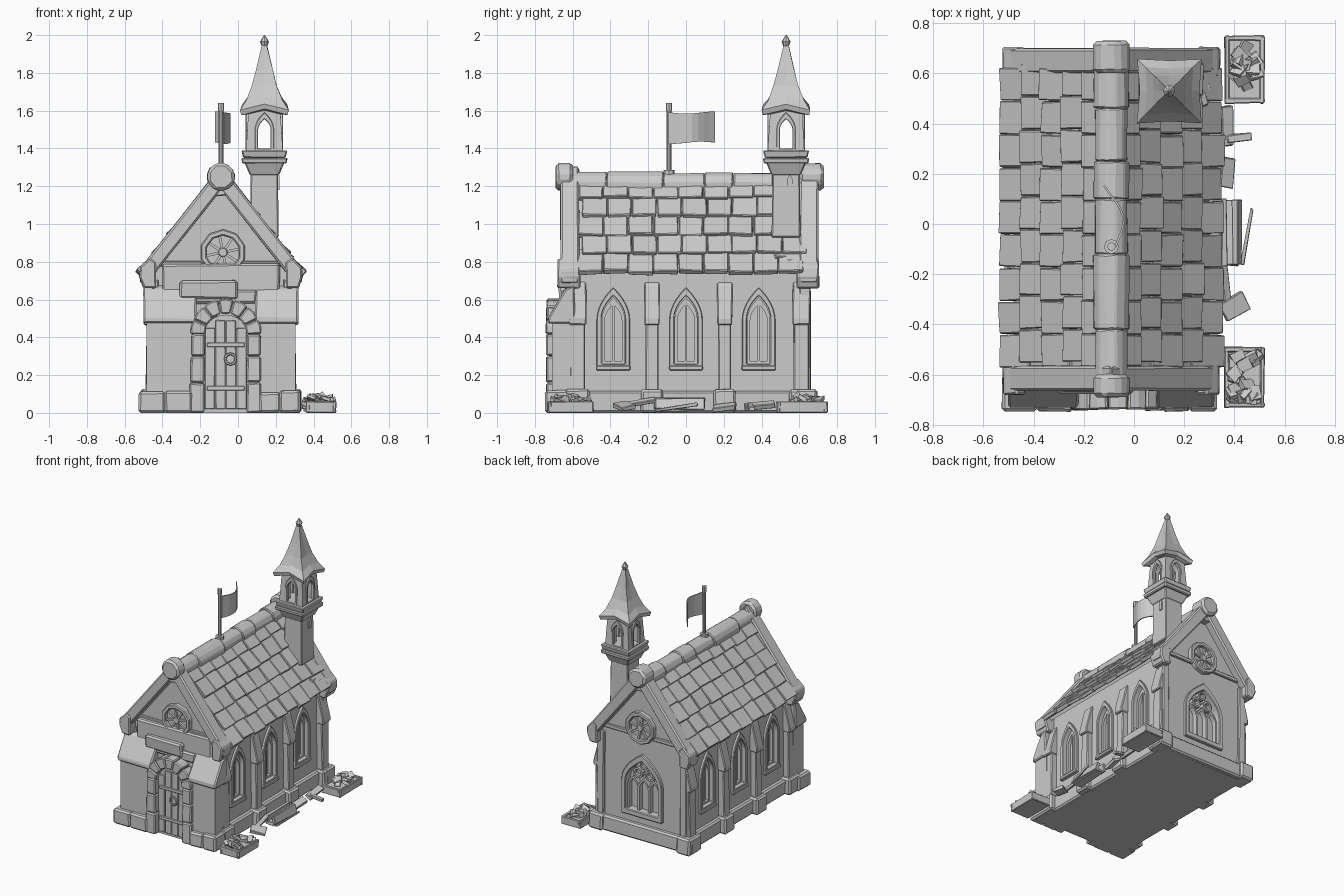
import bpy, bmesh, math, random
from mathutils import Vector, Matrix, Euler

if "Cube" in bpy.data.objects:
    bpy.data.objects.remove(bpy.data.objects["Cube"])

random.seed(4)
CX = -0.09            # ridge line of the chapel
TX, TY = 0.14, 0.53   # bell turret centre


def P(side, u, v, w):
    return Vector({'right': (CX + w, u, v), 'left': (CX - w, u, v),
                   'front': (u, -w, v), 'back': (u, w, v)}[side])


def finish(name, bm, bevel=0.0, jit=0.0):
    for v in bm.verts:
        v.co += Vector([random.uniform(-jit, jit) for _ in range(3)])
        v.co.z = max(v.co.z, 0)
    bmesh.ops.recalc_face_normals(bm, faces=bm.faces)
    me = bpy.data.meshes.new(name)
    bm.to_mesh(me)
    bm.free()
    ob = bpy.data.objects.new(name, me)
    bpy.context.collection.objects.link(ob)
    if bevel:
        m = ob.modifiers.new('bevel', 'BEVEL')
        m.width, m.segments = bevel, 1
    return ob


def prism(name, side, pts, w0, w1, bevel=0.005, jit=0.0, inner=None):
    """Extrude an outline outward from a side; with inner it becomes a frame."""
    bm = bmesh.new()
    loops = [[bm.verts.new(P(side, u, v, w)) for u, v in ps]
             for ps in ([pts, inner] if inner else [pts]) for w in (w0, w1)]
    n = len(pts)
    pairs = [(0, 1), (1, 3), (3, 2), (2, 0)] if inner else [(0, 1)]
    for a, b in pairs:
        for i in range(n):
            j = (i + 1) % n
            bm.faces.new((loops[a][i], loops[a][j], loops[b][j], loops[b][i]))
    if not inner:
        bm.faces.new(loops[0])
        bm.faces.new(loops[1])
    return finish(name, bm, bevel, jit)


def add_box(bm, c, size, rot=(0, 0, 0), mat=None):
    M = mat or (Matrix.Translation(c) @ Euler(rot).to_matrix().to_4x4())
    return bmesh.ops.create_cube(bm, size=1, matrix=M @ Matrix.Diagonal((*size, 1)))['verts']


def box(name, x0, x1, y0, y1, z0, z1, bevel=0.006, jit=0.003):
    bm = bmesh.new()
    add_box(bm, ((x0 + x1) / 2, (y0 + y1) / 2, (z0 + z1) / 2), (x1 - x0, y1 - y0, z1 - z0))
    return finish(name, bm, bevel, jit)


def arch(u, half, z0, zs, zt, n=6, pointed=True):
    pts = [(u - half, z0), (u + half, z0)]
    for i in range(2 * n + 1):
        s = 1 - abs(i - n) / n
        sg = 1 if i <= n else -1
        du = half * (1 - s ** 2) if pointed else half * math.cos(s * math.pi / 2)
        dv = s if pointed else math.sin(s * math.pi / 2)
        pts.append((u + sg * du, zs + (zt - zs) * dv))
    return pts


def circle(u, v, r, n=10):
    return [(u + r * math.cos(2 * math.pi * (i + .5) / n), v + r * math.sin(2 * math.pi * (i + .5) / n)) for i in range(n)]


def cut(ob, cutter):
    m = ob.modifiers.new('cut', 'BOOLEAN')
    m.operation, m.object, m.solver = 'DIFFERENCE', cutter, 'EXACT'
    bpy.context.view_layer.objects.active = ob
    bpy.ops.object.modifier_apply(modifier=m.name)
    bpy.data.objects.remove(cutter)


# Main hall with gables
hall = prism('hall_walls', 'front', [(CX - .35, 0), (CX + .35, 0), (CX + .35, .8), (CX, 1.22), (CX - .35, .8)], -.64, .60, 0)

# Side windows: recess, frame, inner lancet, sill
for side in ('right', 'left'):
    for y in (-.385, 0, .385):
        cut(hall, prism('cutter', side, arch(y, .075, .25, .5, .64), .31, .4, 0))
        prism('window_frame', side, arch(y, .088, .235, .49, .665), .305, .368, .004, 0, arch(y, .062, .26, .5, .62))
        prism('window_lancet', side, arch(y, .06, .26, .5, .61), .305, .335, 0, 0, arch(y, .045, .275, .49, .575))
        prism('window_bar', side, [(y - .006, .26), (y + .006, .26), (y + .006, .58), (y - .006, .58)], .305, .33, 0)
        prism('window_sill', side, [(y - .09, .225), (y + .09, .225), (y + .09, .25), (y - .09, .25)], .33, .375)

# Back window with tracery
cut(hall, prism('cutter', 'back', arch(CX, .15, .2, .42, .62), .6, .7, 0))
prism('back_window_frame', 'back', arch(CX, .17, .17, .42, .65), .595, .662, .005, 0, arch(CX, .135, .21, .42, .595))
for u in (-.088, 0, .088):
    prism('back_lancet', 'back', arch(CX + u, .046, .2, .38, .46), .595, .635, 0, 0, arch(CX + u, .035, .21, .38, .44))
for u in (-.05, .05):
    prism('back_tracery', 'back', circle(CX + u, .49, .04), .595, .635, 0, 0, circle(CX + u, .49, .026))
prism('back_tracery_top', 'back', circle(CX, .56, .034), .595, .635, 0, 0, circle(CX, .56, .021))

# Rose windows and bands on both gables
for side, w in (('front', .60), ('back', .64)):
    u, v = CX + .01, .85
    prism('rose_ring', side, circle(u, v, .122), w - .01, w + .035, .006, 0, circle(u, v, .09))
    prism('rose_pane', side, circle(u, v, .1), w - .01, w + .006, 0)
    prism('rose_hub', side, circle(u, v, .025, 8), w - .01, w + .028, .003)
    for k in range(8):
        a = k * math.pi / 4 + .2
        d, t = Vector((math.cos(a), math.sin(a))), Vector((-math.sin(a), math.cos(a))) * .007
        c = Vector((u, v))
        prism('rose_spoke', side, [tuple(q) for q in (c + d * .01 + t, c + d * .095 + t, c + d * .095 - t, c + d * .01 - t)], w - .01, w + .022, 0)
    for s in (-1, 1):
        prism('gable_band', side, sorted([(CX + s * .08, .775), (CX + s * .34, .775)], key=lambda q: q[0])
              + sorted([(CX + s * .33, .805), (CX + s * .11, .805)], key=lambda q: -q[0]), w - .01, w + .015)

# Raking gable copings with kneelers
for y0, y1 in ((-.665, -.565), (.60, .70)):
    for s in (-1, 1):
        pts = [(0, 1.31), (.43, .76), (.425, .685), (.37, .71), (0, 1.18)]
        prism('gable_coping', 'front', [(CX + s * u, v) for u, v in pts], -y1, -y0, .01, .003)
        k = [(.345, .66), (.41, .66), (.432, .72), (.43, .77), (.38, .82), (.345, .80)]
        prism('kneeler', 'front', [(CX + s * u, v) for u, v in k], -y1 - .005, -y0 + .015, .008, .003)

# Roof deck and shingles
for s in (-1, 1):
    prism('roof_deck', 'front', [(CX + s * u, v) for u, v in ((0, 1.24), (.39, .77), (.38, .745), (0, 1.19))], -.62, .58, 0)
    bm = bmesh.new()
    down = Vector((s * .415, 0, -.5)).normalized()
    out = Vector((s * .5, 0, .415)).normalized()
    for r in range(5):
        stagger = .02 * (r % 2)
        for c in range(9):
            ctr = Vector((CX, -.505 + c * .1325 + stagger, 1.245)) + down * (.585 - r * .128) + out * .006
            size = (.165 + random.uniform(-.012, .012), .128, .03)
            X = (down + out * random.uniform(.07, .15)).normalized()
            Y = (Vector((0, 1, 0)) + down * random.uniform(-.09, .09)).normalized()
            Z = X.cross(Y).normalized()
            Y = Z.cross(X)
            M = Matrix((X, Y, Z)).transposed().to_4x4()
            M.translation = ctr
            for v in add_box(bm, None, size, mat=M):
                v.co += Vector([random.uniform(-.004, .004) for _ in range(3)])
    finish('roof_shingles', bm, .004)

# Ridge roll made of segments with end knobs
ys = [-.66, -.42, -.12, .10, .25, .46, .69]
for i in range(6):
    r = .066 + .006 * (i % 2)
    prism('ridge_roll', 'front', circle(CX, 1.205 + .006 * (i in (0, 5)), r, 12), -ys[i + 1], -ys[i], .006, .003)
for y0, y1 in ((-.69, -.60), (.60, .73)):
    prism('ridge_knob', 'front', circle(CX, 1.25, .078, 8), -y1, -y0, .016, .003)

# Buttresses with sloping caps and plinth blocks
for s in (-1, 1):
    for y, h in ((-.575, .04), (-.18, .034), (.205, .034), (.61, .04)):
        cap = [(.33, .465), (.408, .465), (.408, .50), (.362, .68), (.33, .71)]
        prism('buttress', 'front', [(CX + s * u, v) for u, v in ((.33, .05), (.40, .05), (.392, .48), (.33, .48))], -y - h, -y + h, .006, .002)
        prism('buttress_cap', 'front', [(CX + s * u, v) for u, v in cap], -y - h - .006, -y + h + .006, .006, .002)
        x0, x1 = sorted((CX + s * .33, CX + s * .425))
        box('buttress_plinth', x0, x1, y - h - .025, y + h + .025, 0, .125, .012)
box('hall_plinth', CX - .385, CX + .385, -.66, .675, 0, .115, .012)
for s in (-1, 1):
    x0, x1 = sorted((CX + s * .31, CX + s * .425))
    box('back_corner_plinth', x0, x1, .58, .695, 0, .125, .012)
    box('back_corner_pier', *sorted((CX + s * .32, CX + s * .375)), .6, .66, .1, .74)

# Front porch block, cap, lintel and plinth
DX = -.065
bm = bmesh.new()
add_box(bm, (CX, -.65, .25), (.79, .12, .5))
porch = finish('porch', bm)
cut(porch, prism('cutter', 'front', arch(DX, .12, -.05, .4, .52, 6, False), .66, .8, 0))
for x0, x1 in ((-.50, -.22), (.09, .32)):
    bm = bmesh.new()
    prof = [(-.59, .475), (-.73, .475), (-.73, .505), (-.64, .655), (-.59, .68)]
    ends = [[bm.verts.new((x, y, z)) for y, z in prof] for x in (x0, x1)]
    for e in ends:
        bm.faces.new(e)
    for i in range(5):
        bm.faces.new((ends[0][i], ends[0][i - 1], ends[1][i - 1], ends[1][i]))
    finish('porch_cap', bm, .008, .003)
box('porch_lintel', -.40, .22, -.64, -.59, .5, .79, .01, .005)
box('porch_slab', -.31, .0, -.675, -.6, .60, .70, .012, .006)
box('porch_upper_step', -.24, .1, -.66, -.6, .58, .65, .012, .005)
for x0, x1 in ((-.525, -.385), (-.39, -.24), (.11, .225), (.22, .33)):
    box('porch_plinth', x0, x1, -.75 + random.uniform(0, .012), -.6, 0, .125 - random.uniform(0, .02), .012)

# Stone door surround: jamb blocks and voussoirs
for s in (-1, 1):
    for z0, z1 in ((0, .16), (.16, .30), (.30, .42)):
        a = random.uniform(.18, .195)
        box('door_jamb', *sorted((DX + s * .112, DX + s * a)), -.74, -.66, z0 + .002, z1 - .002, .008)
for k in range(7):
    a0, a1 = math.pi * k / 7 + .012, math.pi * (k + 1) / 7 - .012
    pts = [(DX + r * math.cos(a), .415 + r * math.sin(a)) for r, a in ((.112, a0), (.187, a0), (.19, (a0 + a1) / 2), (.187, a1), (.112, a1))]
    prism('door_voussoir', 'front', pts, .65, .735 + random.uniform(0, .008), .007, .002)

# Plank door with straps and ring handle
prism('door', 'front', arch(DX, .118, 0, .4, .52, 6, False), .65, .69, 0)
for i in range(4):
    x = DX - .112 + i * .056
    box('door_plank', x + .002, x + .054, -.702, -.68, .02, .49 if i in (1, 2) else .45, .003, .001)
for z in (.13, .36):
    box('door_strap', DX - .1, DX + .1, -.71, -.69, z - .012, z + .012, .003, .001)
bpy.ops.mesh.primitive_torus_add(location=(-.04, -.715, .285), rotation=(math.pi / 2, 0, 0), major_radius=.028, minor_radius=.007, major_segments=12, minor_segments=6)
bpy.context.object.name = 'door_ring'

# Bell turret: shaft, cornices, open belfry
def square(name, h0, h1, z0, z1, bevel=.006):
    bm = bmesh.new()
    for v in add_box(bm, (TX, TY, (z0 + z1) / 2), (2, 2, z1 - z0)):
        h = h1 if v.co.z > (z0 + z1) / 2 else h0
        v.co.x = TX + math.copysign(h, v.co.x - TX)
        v.co.y = TY + math.copysign(h, v.co.y - TY)
    return finish(name, bm, bevel, .001)

square('turret_shaft', .076, .072, .93, 1.27)
square('turret_corbel', .078, .105, 1.26, 1.325)
square('turret_cornice', .118, .122, 1.32, 1.35)
square('turret_parapet', .112, .122, 1.35, 1.39)
prism('turret_slit', 'right', arch(TY + .02, .014, 1.18, 1.23, 1.26, 3), .29, .31, 0)
belfry = square('belfry', .098, .084, 1.38, 1.61, 0)
for side, u, a, b in (('front', TX, -.8, -.3), ('right', TY, 0, .5)):
    cut(belfry, prism('cutter', side, arch(u, .042, 1.40, 1.5, 1.575), a, b, 0))
for side, u, c in (('front', TX, -TY), ('back', TX, TY), ('right', TY, TX - CX), ('left', TY, CX - TX)):
    prism('belfry_arch', side, arch(u, .05, 1.39, 1.5, 1.592), c + .075, c + .099, .003, 0, arch(u, .033, 1.40, 1.5, 1.555))

# Flared spire with wavy eaves, then finial
bm = bmesh.new()
rings = []
for h, z, lift in ((.09, 1.58, .02), (.122, 1.578, .03), (.128, 1.605, .03), (.095, 1.655, .018), (.066, 1.73, .005), (.042, 1.82, 0), (.014, 1.945, 0)):
    ring = []
    for k in range(8):
        d = [(1, 1), (0, 1), (-1, 1), (-1, 0), (-1, -1), (0, -1), (1, -1), (1, 0)][k]
        f = h * (.93 if k % 2 else 1)
        ring.append(bm.verts.new((TX + d[0] * f, TY + d[1] * f, z + lift * (k % 2))))
    rings.append(ring)
for a, b in zip(rings, rings[1:]):
    for k in range(8):
        bm.faces.new((a[k - 1], a[k], b[k], b[k - 1]))
bm.faces.new(rings[0])
bm.faces.new(rings[-1])
finish('spire', bm, 0, .002)
for r0, r1, z0, z1 in ((.014, .024, 1.94, 1.965), (.024, .003, 1.965, 2.0)):
    bpy.ops.mesh.primitive_cone_add(vertices=8, radius1=r0, radius2=r1, depth=z1 - z0, location=(TX, TY, (z0 + z1) / 2))
    bpy.context.object.name = 'finial'

# Flag and pole
for r, z0, z1 in ((.03, 1.25, 1.285), (.012, 1.25, 1.62), (.017, 1.6, 1.64)):
    bpy.ops.mesh.primitive_cylinder_add(vertices=8, radius=r, depth=z1 - z0, location=(CX, -.09, (z0 + z1) / 2))
    bpy.context.object.name = 'flag_pole'
wave = [(CX + .05 * math.sin(t / 8 * 4.2) * (.4 + t / 13), -.09 + .24 * t / 8) for t in range(9)]
bm = bmesh.new()
cols = [[bm.verts.new((x + .012, y, z)) for z in (1.43 + .006 * math.sin(y * 20), 1.59 - .006 * math.cos(y * 20))] for x, y in wave]
for a, b in zip(cols, cols[1:]):
    bm.faces.new((a[0], b[0], b[1], a[1]))
finish('flag', bm).modifiers.new('thick', 'SOLIDIFY').thickness = .008

# Rubble-filled stone planters
for y0, y1 in ((-.73, -.49), (.48, .75)):
    x0, x1 = .36, .52
    for b in ((x0, x0 + .02, y0, y1), (x1 - .02, x1, y0, y1), (x0, x1, y0, y0 + .02), (x0, x1, y1 - .02, y1)):
        box('planter_rail', *b, 0, .06, .004)
    box('planter_bed', x0 + .01, x1 - .01, y0 + .01, y1 - .01, 0, .05, 0, 0)
    bm = bmesh.new()
    for k in range(18):
        add_box(bm, (random.uniform(x0 + .035, x1 - .035), random.uniform(y0 + .035, y1 - .035), random.uniform(.055, .085)),
                (.055, .045, .02), [random.uniform(-.6, .6), random.uniform(-.6, .6), random.uniform(0, 3)])
    finish('planter_rubble', bm, 0, .006)

# Fallen planks and slabs beside the wall, loose shards at the eave
for c, size, rot in (((.37, .39, .04), (.05, .16, .025), (.1, .5, .1)), ((.42, .345, .03), (.1, .03, .02), (0, .2, .1)),
                     ((.37, .205, .03), (.055, .12, .025), (.1, .4, -.1)), ((.355, -.035, .05), (.02, .27, .06), (0, .2, 0)),
                     ((.41, -.035, .045), (.02, .26, .06), (0, -.3, 0)), ((.385, -.035, .02), (.07, .26, .02), (0, 0, -.03)),
                     ((.45, -.05, .03), (.015, .23, .015), (.15, 0, -.17)), ((.365, -.26, .05), (.03, .2, .02), (.2, .5, .2)),
                     ((.40, -.33, .035), (.11, .08, .025), (.2, .2, .5)),
                     ((.27, .52, .83), (.03, .1, .015), (0, .6, .3)), ((.28, .54, .81), (.05, .03, .02), (.4, .5, .8))):
    bm = bmesh.new()
    add_box(bm, c, size, rot)
    finish('fallen_debris', bm, .003, .004)
